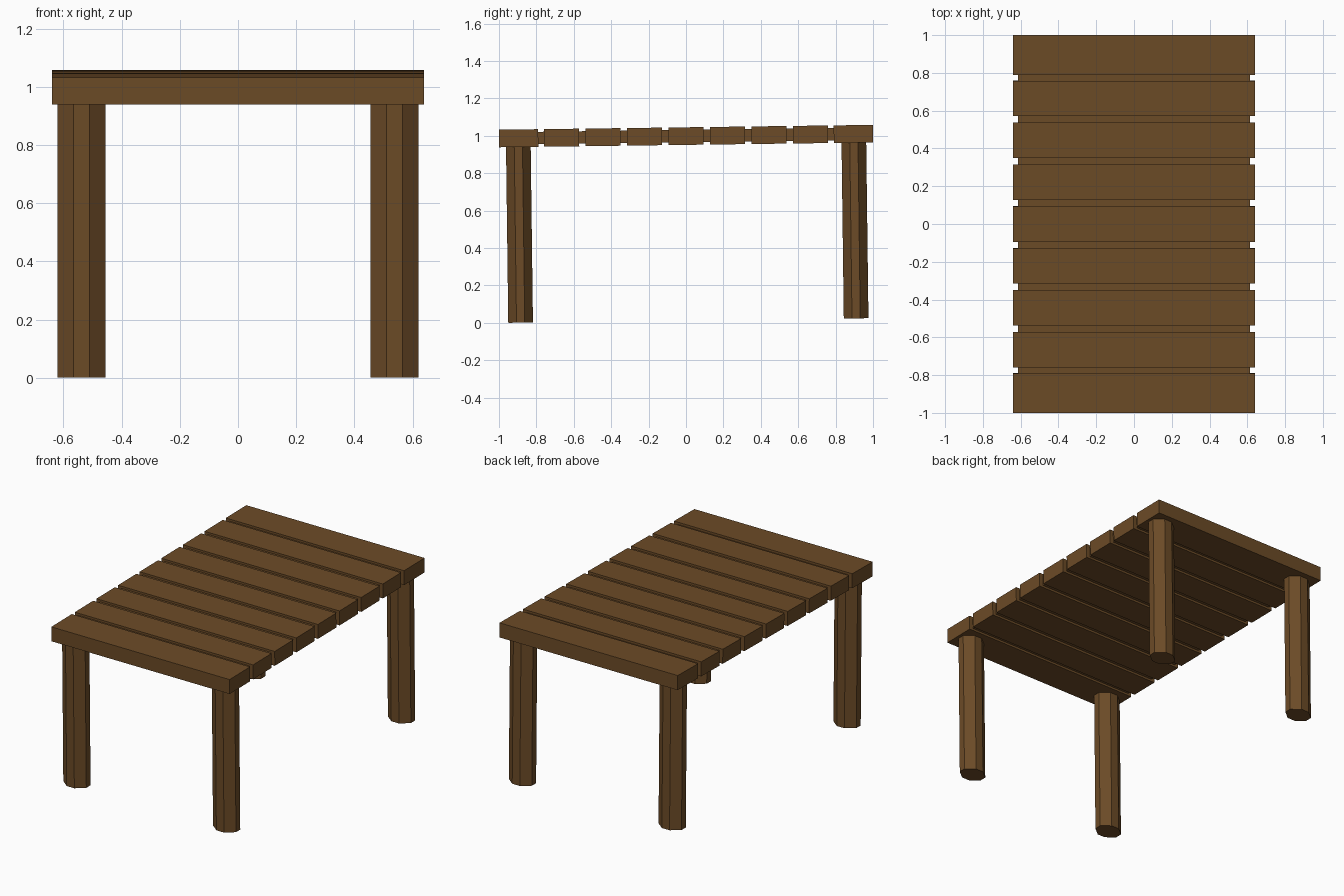
import bpy, math
from mathutils import Matrix

if "Cube" in bpy.data.objects:
    bpy.data.objects.remove(bpy.data.objects["Cube"])

# The whole table leans slightly about x, pivoting at the top's centre
TILT = Matrix.Translation((0, 0, 1)) @ Matrix.Rotation(0.0128, 4, 'X') @ Matrix.Translation((0, 0, -1))

wood = bpy.data.materials.new("brown_wood")
wood.diffuse_color = (0.15, 0.07, 0.02, 1)
wood.use_nodes = True
wood.node_tree.nodes["Principled BSDF"].inputs["Base Color"].default_value = wood.diffuse_color


def prism(name, outline, z0, z1):
    """Extrude a counter-clockwise xy outline from z0 to z1."""
    n = len(outline)
    verts = [(x, y, z) for z in (z0, z1) for x, y in outline]
    faces = [(i, (i + 1) % n, (i + 1) % n + n, i + n) for i in range(n)]
    faces += [tuple(reversed(range(n))), tuple(range(n, 2 * n))]
    mesh = bpy.data.meshes.new(name)
    mesh.from_pydata(verts, [], faces)
    mesh.transform(TILT)
    mesh.materials.append(wood)
    obj = bpy.data.objects.new(name, mesh)
    bpy.context.collection.objects.link(obj)
    return obj


def slab(name, y, hx, hy, hz, z=0.9985):
    prism(name, [(-hx, y - hy), (hx, y - hy), (hx, y + hy), (-hx, y + hy)], z - hz, z + hz)


# Planks: wider ones at both ends, seven between
for i in range(-4, 5):
    if abs(i) == 4:
        slab("end_plank", math.copysign(0.895, i), 0.64, 0.105, 0.047)
    else:
        slab("plank", i * 0.2217, 0.64, 0.0937, 0.047)

# Recessed core that shows in the gaps
slab("core_board", 0, 0.615, 0.82, 0.033)

# Eight-sided legs
HX, HY = 0.0825, 0.066
octagon = [(-1/3, -1), (1/3, -1), (1, -1/3), (1, 1/3), (1/3, 1), (-1/3, 1), (-1, 1/3), (-1, -1/3)]
for sy, end in ((-1, "front"), (1, "back")):
    for sx, side in ((-1, "left"), (1, "right")):
        prism(f"{end}_{side}_leg",
              [(sx * 0.5375 + u * HX, sy * 0.897 + v * HY) for u, v in octagon], 0.0125, 0.97)
